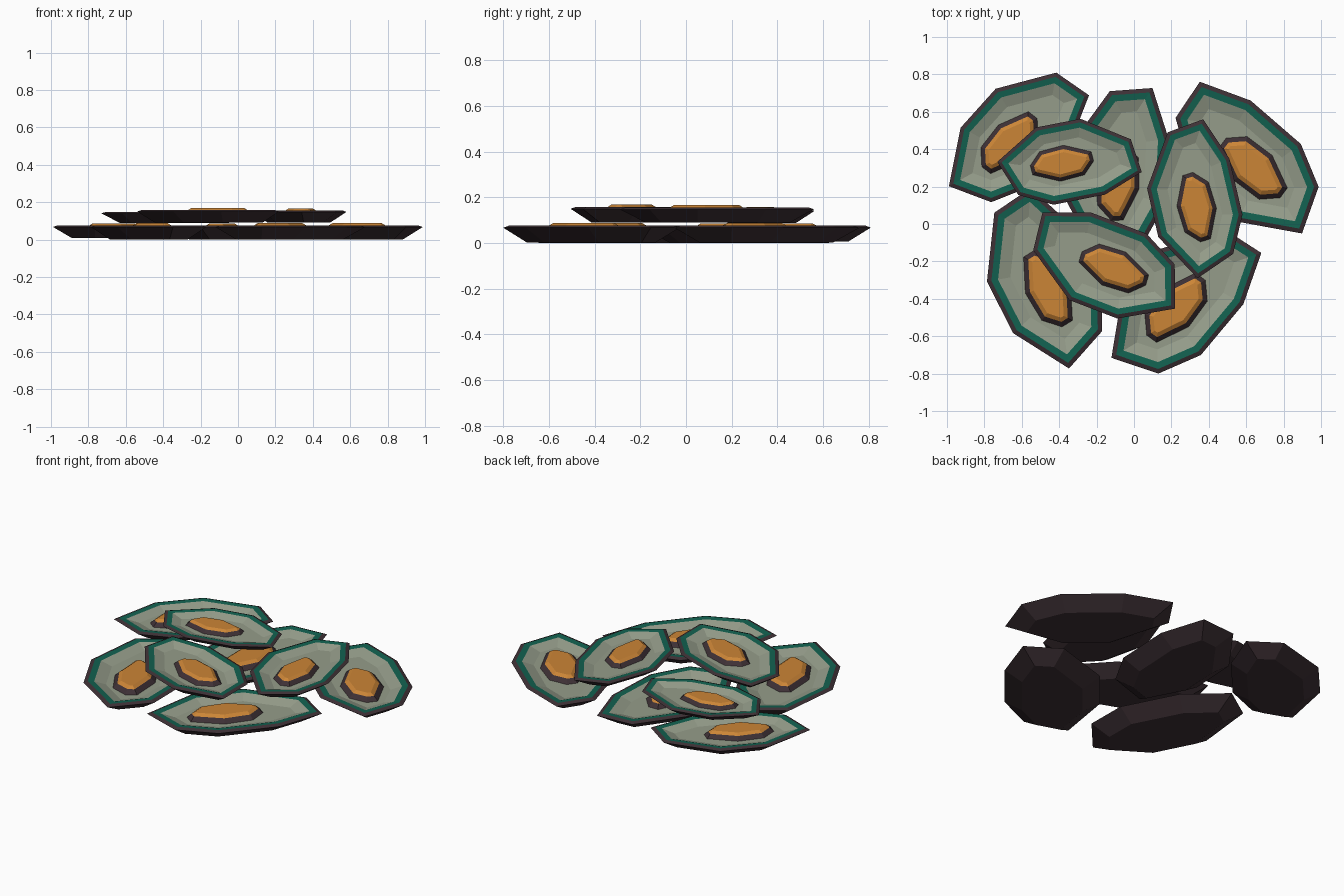
import bpy
import bmesh
from math import radians
from mathutils import Matrix

old = bpy.data.objects.get("Cube")
if old:
    bpy.data.objects.remove(old)


def material(name, r, g, b):
    mat = bpy.data.materials.new(name)
    mat.use_nodes = True
    mat.diffuse_color = (r, g, b, 1)
    mat.node_tree.nodes["Principled BSDF"].inputs["Base Color"].default_value = (r, g, b, 1)
    return mat


MATERIALS = [
    material("dark_shell", 0.048, 0.03, 0.036),
    material("teal_rim", 0.006, 0.12, 0.08),
    material("grey_green_lining", 0.3, 0.335, 0.255),
    material("orange_flesh", 0.6, 0.235, 0.037),
]
DARK, TEAL, LINING, ORANGE = range(4)


def inset(bm, face, width, depth, colour):
    """Inset a face; the new ring takes the colour, the face moves on."""
    ring = bmesh.ops.inset_individual(
        bm, faces=[face], thickness=width, depth=depth, use_even_offset=True)["faces"]
    for f in ring:
        f.material_index = colour


def layered_mesh(name, outline, z, top_steps, top_colour, under_step):
    """Outline polygon stepped inwards on top, closed by a stepped underside."""
    bm = bmesh.new()
    verts = [bm.verts.new((x, y, z)) for x, y in outline]
    top = bm.faces.new(verts)
    top.normal_update()
    for step in top_steps:
        inset(bm, top, *step)
    top.material_index = top_colour
    under = bm.faces.new(verts[::-1])
    under.normal_update()
    if under_step:
        inset(bm, under, *under_step)
    mesh = bpy.data.meshes.new(name)
    bm.to_mesh(mesh)
    bm.free()
    for mat in MATERIALS:
        mesh.materials.append(mat)
    return mesh


# Open half shell: dark edge, teal lip, shallow lined bowl
shell_outline = [(0.015, 0.425), (-0.175, 0.355), (-0.285, 0.055), (-0.225, -0.205),
                 (-0.015, -0.425), (0.175, -0.295), (0.225, -0.085), (0.155, 0.215)]
shell_mesh = layered_mesh(
    "shell", shell_outline, -0.006,
    [(0.02, 0.008, DARK), (0.03, -0.003, TEAL), (0.055, -0.02, LINING)],
    LINING, (0.085, 0.057, DARK))

# Flesh: point-symmetric slab with a dark frill and an orange bevelled top
half = [(0.02, 0.187), (0.075, 0.17), (0.107, 0.005), (0.064, -0.135)]
half = [(-x, y) for x, y in half]
flesh_outline = [(x - 0.02, y - 0.045) for x, y in half + [(-x, -y) for x, y in half]]
flesh_mesh = layered_mesh(
    "flesh", flesh_outline, -0.022,
    [(0.022, 0.022, DARK), (0.018, 0.012, ORANGE)], ORANGE, None)

# Name, x, y, rim height, turn in degrees, size
PLACES = [
    ("back_left", 0.625, 0.355, 0.074, 36, 1.15),
    ("back_centre", -0.05, 0.27, 0.072, -16, 1.13),
    ("back_right", -0.615, 0.445, 0.074, -55, 1.05),
    ("front_right", -0.45, -0.29, 0.074, 14, 1.16),
    ("front_left", 0.28, -0.435, 0.074, -53, 1.15),
    ("upper_back", -0.345, 0.305, 0.146, -92, 0.91),
    ("upper_front", -0.135, -0.195, 0.156, 56, 1.03),
    ("upper_left", 0.355, 0.135, 0.154, 0, 1.0),
]

for place, x, y, z, turn, size in PLACES:
    for part, mesh in (("shell", shell_mesh), ("flesh", flesh_mesh)):
        obj = bpy.data.objects.new(f"{place}_{part}", mesh)
        bpy.context.collection.objects.link(obj)
        obj.matrix_world = (Matrix.Translation((x, y, z))
                            @ Matrix.Rotation(radians(turn), 4, "Z")
                            @ Matrix.Scale(size, 4))
